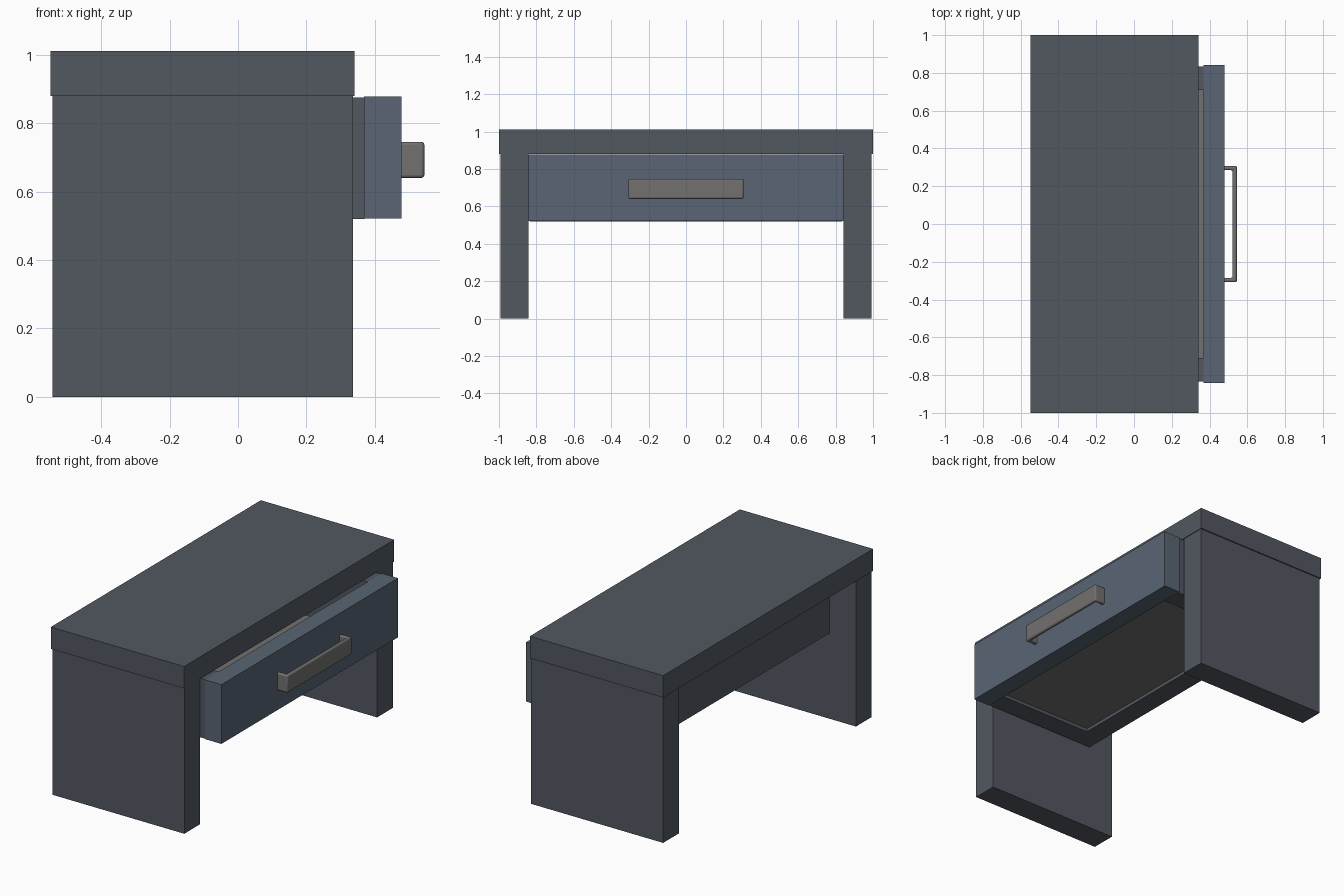
import bpy, bmesh

if "Cube" in bpy.data.objects:
    bpy.data.objects.remove(bpy.data.objects["Cube"])


def material(name, rgb):
    m = bpy.data.materials.new(name)
    m.diffuse_color = (*rgb, 1)
    m.use_nodes = True
    m.node_tree.nodes["Principled BSDF"].inputs["Base Color"].default_value = m.diffuse_color
    return m


slate = material("slate", (0.085, 0.098, 0.12))
blue = material("blue_slate", (0.10, 0.13, 0.175))
metal = material("warm_grey", (0.17, 0.165, 0.16))


def finish(name, bm, mat):
    bmesh.ops.recalc_face_normals(bm, faces=bm.faces)
    mesh = bpy.data.meshes.new(name)
    bm.to_mesh(mesh)
    bm.free()
    mesh.materials.append(mat)
    ob = bpy.data.objects.new(name, mesh)
    bpy.context.collection.objects.link(ob)
    return ob


def box(name, x, y, z, mat):
    """Box from (min, max) ranges along each axis."""
    bm = bmesh.new()
    bmesh.ops.create_cube(bm, size=1)
    for v in bm.verts:
        v.co = [r[0] if c < 0 else r[1] for c, r in zip(v.co, (x, y, z))]
    return finish(name, bm, mat)


# table top
box("table_top", (-0.548, 0.341), (-1, 1), (0.88, 1.012), slate)

# slab legs and drawer sides, one pair each
for s, side in ((1, "left"), (-1, "right")):
    box(side + "_leg", (-0.543, 0.337), sorted((s * 0.843, s * 0.993)), (0, 0.88), slate)
    box(side + "_drawer_side", (-0.37, 0.37), sorted((s * 0.71, s * 0.835)), (0.52, 0.876), slate)

# drawer back, floor and front
box("drawer_back", (-0.372, -0.247), (-0.835, 0.835), (0.52, 0.876), slate)
box("drawer_floor", (-0.25, 0.372), (-0.712, 0.712), (0.54, 0.565), metal)
box("drawer_front", (0.369, 0.478), (-0.841, 0.841), (0.521, 0.878), blue)

# U-shaped pull: flat profile extruded upwards, edges rounded
x0, x1, w, t = 0.466, 0.545, 0.308, 0.023
profile = [(x0, -w), (x1, -w), (x1, w), (x0, w),
           (x0, w - t), (x1 - t, w - t), (x1 - t, t - w), (x0, t - w)]
bm = bmesh.new()
base = bm.faces.new([bm.verts.new((x, y, 0.64)) for x, y in profile])
new = bmesh.ops.extrude_face_region(bm, geom=[base], use_keep_orig=True)["geom"]
bmesh.ops.translate(bm, vec=(0, 0, 0.106),
                    verts=[v for v in new if isinstance(v, bmesh.types.BMVert)])
handle = finish("drawer_handle", bm, metal)
bevel = handle.modifiers.new("rounding", "BEVEL")
bevel.width = 0.009
bevel.segments = 3
bpy.context.view_layer.objects.active = handle
handle.select_set(True)
bpy.ops.object.shade_smooth_by_angle()
